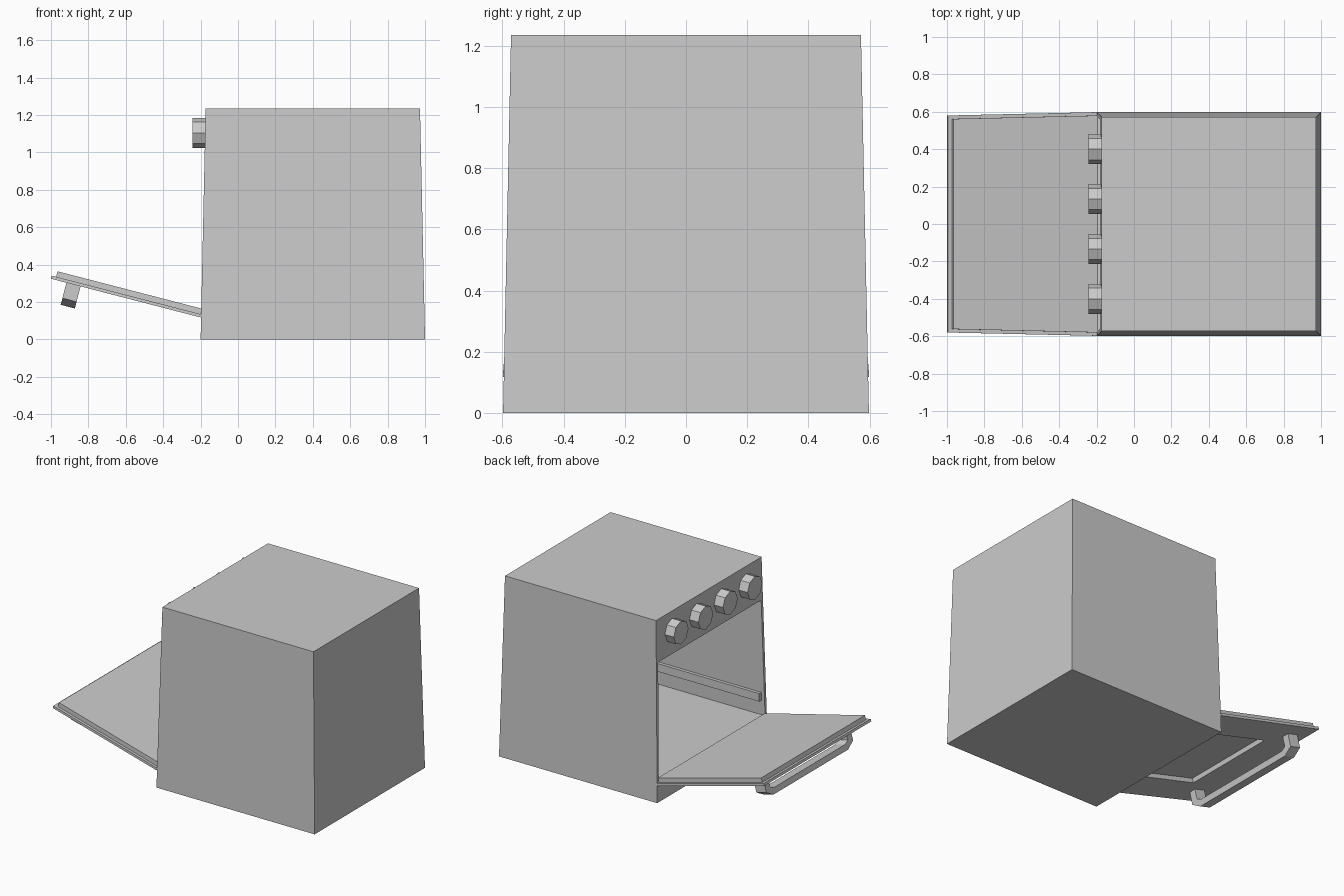
import bpy, bmesh, math
from mathutils import Matrix

if "Cube" in bpy.data.objects:
    bpy.data.objects.remove(bpy.data.objects["Cube"])


def finish(name, bm, matrix=None):
    bmesh.ops.recalc_face_normals(bm, faces=bm.faces[:])
    mesh = bpy.data.meshes.new(name)
    if matrix:
        bm.transform(matrix)
    bm.to_mesh(mesh)
    bm.free()
    obj = bpy.data.objects.new(name, mesh)
    bpy.context.collection.objects.link(obj)
    return obj


def tapered_box(name, z0, z1, low, high, matrix=None):
    """low / high = (xmin, xmax, ymin, ymax) at z0 / z1"""
    bm = bmesh.new()
    bmesh.ops.create_cube(bm, size=2)
    for v in bm.verts:
        r = high if v.co.z > 0 else low
        v.co = (r[1] if v.co.x > 0 else r[0],
                r[3] if v.co.y > 0 else r[2],
                z1 if v.co.z > 0 else z0)
    return finish(name, bm, matrix)


def cut(targets, cutter):
    cutter.hide_render = True
    for obj in targets:
        mod = obj.modifiers.new("cut", 'BOOLEAN')
        mod.operation = 'DIFFERENCE'
        mod.solver = 'EXACT'
        mod.object = cutter
        bpy.context.view_layer.objects.active = obj
        bpy.ops.object.modifier_apply(modifier=mod.name)
    bpy.data.objects.remove(cutter)


# Oven body, slightly narrower at the top, with a deep open cavity
body = tapered_box("oven_body", 0, 1.235, (-0.2, 1.0, -0.598, 0.598),
                   (-0.173, 0.973, -0.572, 0.572))
cavity = tapered_box("cavity_cutter", 0.15, 0.945, (-0.5, 0.95, -0.576, 0.576),
                     (-0.5, 0.94, -0.558, 0.558))
cut([body], cavity)

# Shelf rails on both cavity walls
for side, label in ((-1, "right"), (1, "left")):
    ys = sorted((side * 0.58, side * 0.55))
    tapered_box("shelf_rail_" + label, 0.25, 0.305,
                (-0.17, 0.955, *ys), (-0.17, 0.955, *ys))

# Control knobs: octagonal, pointing forward
for i, y in enumerate((-0.4, -0.133, 0.133, 0.4)):
    bm = bmesh.new()
    bmesh.ops.create_cone(bm, cap_ends=True, segments=8, radius1=0.08,
                          radius2=0.08, depth=0.09)
    # put vertices exactly on the y and z axes
    bm.verts.ensure_lookup_table()
    a = math.atan2(bm.verts[0].co.y, bm.verts[0].co.x)
    m = (Matrix.Translation((-0.198, y, 1.105)) @ Matrix.Rotation(math.pi / 2, 4, 'Y')
         @ Matrix.Rotation(-a, 4, 'Z'))
    finish("knob_%d" % (i + 1), bm, m)

# Door, modelled upright (outside at x = 0) then swung open
swing = Matrix.Translation((-0.2, 0, 0.118)) @ Matrix.Rotation(math.radians(-75.5), 4, 'Y')
outer = tapered_box("door_outer_panel", 0, 0.826, (0, 0.017, -0.598, 0.598),
                    (0, 0.017, -0.58, 0.58), swing)
inner = tapered_box("door_inner_panel", 0.005, 0.802, (0.017, 0.047, -0.58, 0.58),
                    (0.017, 0.047, -0.562, 0.562), swing)
window = tapered_box("window_cutter", 0.13, 0.58, (-0.05, 0.03, -0.34, 0.34),
                     (-0.05, 0.03, -0.34, 0.34), swing)
cut([outer, inner], window)

# Door handle: flat bar with chamfered corners
half = [(0.0, 0.47), (-0.085, 0.47), (-0.122, 0.405)]
inside = [(-0.082, 0.385), (-0.065, 0.42), (0.0, 0.42)]
profile = half + [(x, -y) for x, y in reversed(half)]
profile += [(x, -y) for x, y in reversed(inside)] + inside
bm = bmesh.new()
face = bm.faces.new([bm.verts.new((x, y, 0.663)) for x, y in profile])
ext = bmesh.ops.extrude_face_region(bm, geom=[face], use_keep_orig=True)
bmesh.ops.translate(bm, vec=(0, 0, 0.078),
                    verts=[g for g in ext["geom"] if isinstance(g, bmesh.types.BMVert)])
finish("door_handle", bm, swing)
